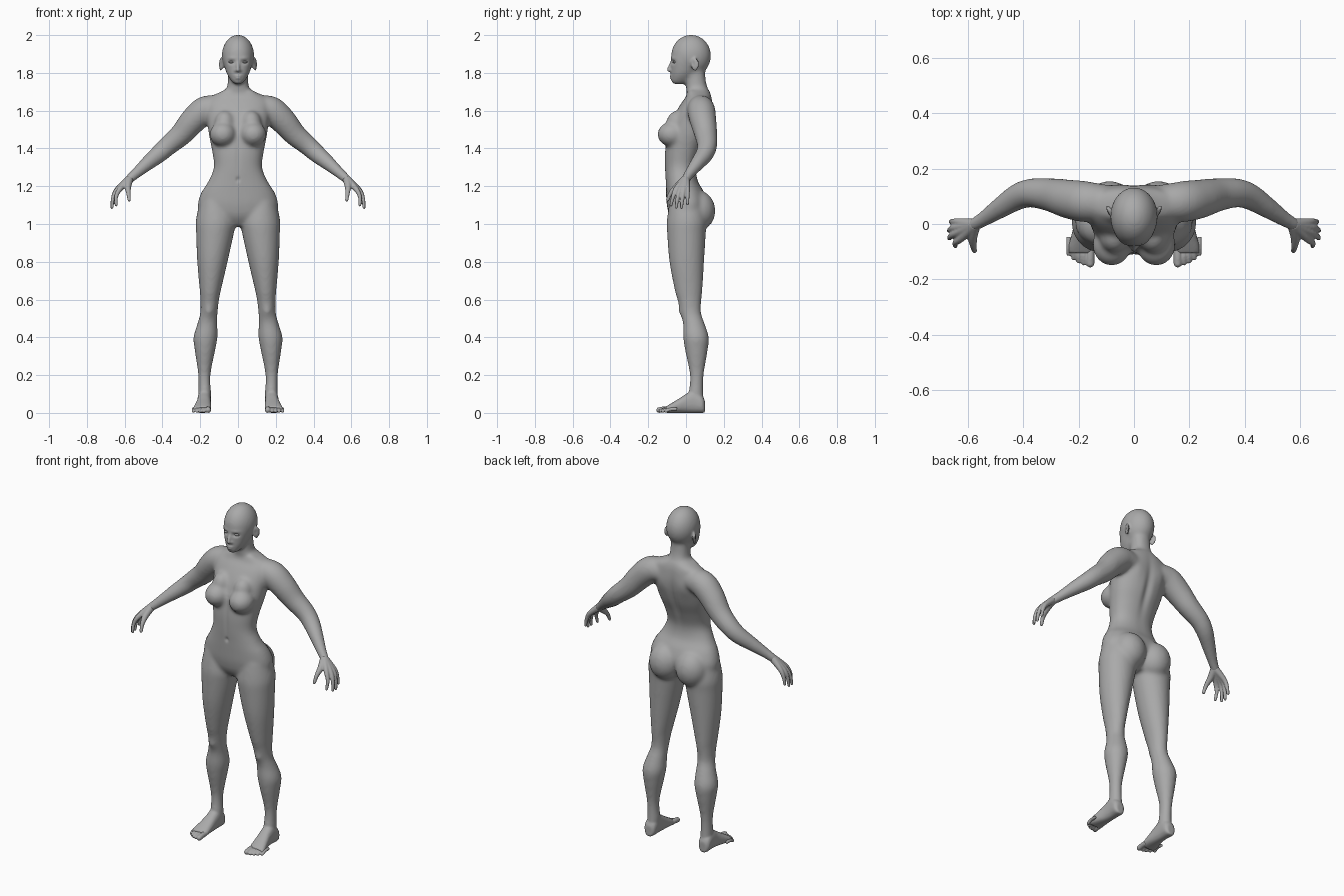
import bpy
import bmesh
from math import cos, sin, pi, exp, copysign
from mathutils import Vector, Matrix

if "Cube" in bpy.data.objects:
    bpy.data.objects.remove(bpy.data.objects["Cube"])

skin = bpy.data.materials.new("plain grey")
skin.use_nodes = True
GREY = (0.4, 0.4, 0.4, 1)
skin.diffuse_color = GREY
skin.node_tree.nodes["Principled BSDF"].inputs["Base Color"].default_value = GREY


def spline(rows, steps=5):
    """Smoothly interpolate rows of numbers."""
    out = []
    for i in range(len(rows) - 1):
        a, b = rows[max(i - 1, 0)], rows[i]
        c, d = rows[i + 1], rows[min(i + 2, len(rows) - 1)]
        for k in range(steps):
            t = k / steps
            out.append([q + t / 2 * (r - p + t * (2*p - 5*q + 4*r - s + t * (3*(q - r) + s - p)))
                        for p, q, r, s in zip(a, b, c, d)])
    return out + [list(rows[-1])]


def skin_rings(bm, rings, box=1.0, sides=28):
    """Closed tube through rings of (centre, half-axis u, half-axis v)."""
    def bend(v):
        return copysign(abs(v) ** box, v)
    loops = []
    for c, u, v in rings:
        angles = [2 * pi * k / sides for k in range(sides)]
        loops.append([bm.verts.new(c + u * bend(cos(a)) + v * bend(sin(a))) for a in angles])
    for lo, hi in zip(loops, loops[1:]):
        for k in range(sides):
            j = (k + 1) % sides
            bm.faces.new((lo[k], lo[j], hi[j], hi[k]))
    bm.faces.new(loops[0][::-1])
    bm.faces.new(loops[-1])


def stack(bm, rows, side=1, box=1.0):
    """Level sections: z, x min, x max, y front, y back."""
    skin_rings(bm, [(Vector((side * (x0 + x1) / 2, (y0 + y1) / 2, z)),
                     Vector(((x1 - x0) / 2, 0, 0)), Vector((0, (y1 - y0) / 2, 0)))
                    for z, x0, x1, y0, y1 in spline(rows)], box)


def ball(bm, centre, size, tilt=0, side=1):
    m = (Matrix.Translation((centre[0] * side, *centre[1:])) @ Matrix.Rotation(tilt * side, 4, 'Z')
         @ Matrix.Diagonal((*size, 1)))
    bmesh.ops.create_uvsphere(bm, u_segments=32, v_segments=20, radius=1, matrix=m)


def limb(bm, rows, side=1):
    """Round tube along x, y, z, radius with a rounded tip."""
    pts = spline(rows)
    pos = [Vector((side * p[0], p[1], p[2])) for p in pts]
    rings = []
    for i, p in enumerate(pos):
        d = (pos[min(i + 1, len(pos) - 1)] - pos[max(i - 1, 0)]).normalized()
        u = d.cross(Vector((0.3, 1, 0.2))).normalized()
        rings.append((p, u * pts[i][3], d.cross(u) * pts[i][3]))
    skin_rings(bm, rings, sides=20)
    ball(bm, pos[-1], [pts[-1][3]] * 3)


def to_mesh(name, bm):
    mesh = bpy.data.meshes.new(name)
    bm.to_mesh(mesh)
    bm.free()
    return mesh


def fuse(name, bm, voxel, rounds):
    """Blend overlapping parts into one smooth skin."""
    bmesh.ops.recalc_face_normals(bm, faces=bm.faces)
    ob = bpy.data.objects.new(name, to_mesh(name, bm))
    bpy.context.collection.objects.link(ob)
    rm = ob.modifiers.new("blend", 'REMESH')
    rm.mode, rm.voxel_size = 'VOXEL', voxel
    sm = ob.modifiers.new("soften", 'SMOOTH')
    sm.factor, sm.iterations = 0.5, rounds
    dg = bpy.context.evaluated_depsgraph_get()
    result = bpy.data.meshes.new_from_object(ob.evaluated_get(dg))
    bpy.data.objects.remove(ob)
    return result


def add_object(name, mesh):
    mesh.materials.clear()
    mesh.materials.append(skin)
    mesh.polygons.foreach_set("use_smooth", [True] * len(mesh.polygons))
    ob = bpy.data.objects.new(name, mesh)
    bpy.context.collection.objects.link(ob)


bm = bmesh.new()
# Torso and neck
torso = [(0.99, .07, -.05, .06), (1.04, .19, -.085, .09), (1.1, .212, -.1, .115),
         (1.17, .192, -.105, .095), (1.23, .155, -.108, .062), (1.3, .128, -.112, .055),
         (1.38, .136, -.112, .08), (1.46, .152, -.102, .115), (1.53, .162, -.082, .135),
         (1.59, .17, -.055, .142), (1.64, .17, -.025, .14), (1.675, .145, 0, .135),
         (1.7, .09, .005, .127), (1.72, .06, 0, .115), (1.76, .054, 0, .105), (1.82, .054, 0, .1)]
stack(bm, [(z, -w, w, f, b) for z, w, f, b in torso], box=0.9)
# Head: skull and face
ball(bm, (0, .027, 1.891), (.086, .106, .111))
face = [(1.74, .02, -.07, -.02), (1.757, .036, -.08, .02), (1.79, .057, -.081, .05),
        (1.83, .071, -.081, .08), (1.87, .077, -.081, .08), (1.92, .076, -.076, .1)]
stack(bm, [(z, -w, w, f, b) for z, w, f, b in face], box=0.95)
for s in (1, -1):
    # Chest and seat
    ball(bm, (.08, -.075, 1.475), (.07, .076, .066), side=s)
    ball(bm, (.07, -.045, 1.53), (.055, .06, .07), side=s)
    ball(bm, (.088, .064, 1.07), (.092, .09, .105), side=s)
    # Leg
    stack(bm, [(1.12, .04, .2, -.085, .09), (1.02, .012, .222, -.1, .11), (.95, .022, .222, -.1, .105),
               (.8, .055, .216, -.088, .096), (.65, .09, .203, -.06, .087), (.6, .1, .199, -.046, .082),
               (.53, .108, .2, -.028, .08), (.47, .109, .216, -.016, .1), (.4, .108, .236, -.015, .121),
               (.33, .121, .229, -.005, .115), (.2, .145, .211, .02, .094), (.1, .142, .21, .012, .092),
               (.04, .145, .212, 0, .1)], s)
    # Arm
    limb(bm, [(.09, .075, 1.62, .06), (.17, .08, 1.605, .074), (.235, .09, 1.55, .071),
              (.3, .105, 1.475, .061), (.37, .112, 1.415, .053), (.42, .098, 1.37, .048),
              (.48, .06, 1.32, .039), (.54, .02, 1.268, .029), (.578, -.003, 1.235, .025)], s)
base = fuse("base", bm, 0.009, 11)

bm = bmesh.new()
bm.from_mesh(base)
# Nose and lips
limb(bm, [(0, -.074, 1.86, .008), (0, -.085, 1.835, .009), (0, -.09, 1.816, .011)])
ball(bm, (0, -.079, 1.783), (.02, .008, .005))
ball(bm, (0, -.078, 1.773), (.017, .008, .005))
for s in (1, -1):
    ball(bm, (.01, -.081, 1.812), (.009, .009, .007), side=s)
    # Ear
    ball(bm, (.09, .047, 1.845), (.008, .022, .035), -0.35, s)
    # Foot: upright sections from heel to ball
    foot = [(.1, .18, .02, .032), (.085, .18, .035, .045), (.04, .179, .036, .06), (0, .18, .037, .05),
            (-.04, .184, .042, .037), (-.08, .189, .047, .025), (-.105, .191, .045, .017)]
    skin_rings(bm, [(Vector((s * x, y, h)), Vector((w, 0, 0)), Vector((0, 0, h)))
                    for y, x, w, h in spline(foot)], box=0.85)
body = fuse("body", bm, 0.0065, 2)

# Sculpted hollows and swellings: centre, reach, shift (mirrored)
strokes = [((.035, -.078, 1.857), (.019, .03, .01), (0, .012, 0)),
           ((.036, -.075, 1.878), (.022, .03, .007), (0, -.003, 0)),
           ((0, -.08, 1.778), (.022, .02, .003), (0, .003, 0)),
           ((.095, .038, 1.85), (.01, .009, .015), (-.004, 0, 0)),
           ((0, -.11, 1.235), (.009, .03, .012), (0, .008, 0)),
           ((0, -.1, 1.36), (.012, .03, .1), (0, .004, 0)),
           ((0, .12, 1.45), (.022, .06, .15), (0, -.012, 0)),
           ((.085, .14, 1.57), (.045, .04, .06), (0, .008, 0)),
           ((.155, -.03, .535), (.025, .02, .03), (0, -.008, 0)),
           ((.07, .02, 1.69), (.03, .03, .02), (0, 0, .008))]
for v in body.vertices:
    side = copysign(1, v.co.x)
    for c, reach, shift in strokes:
        near = Vector((v.co.x * side, v.co.y, v.co.z))
        d = sum(((near[k] - c[k]) / reach[k]) ** 2 for k in range(3))
        if d < 8:
            v.co += Vector((shift[0] * side, shift[1], shift[2])) * exp(-d)
add_object("body", body)

# Hands and toes, one finely blended pair per side
fingers = (((.625, -.052, 1.185), (.645, -.068, 1.145), (.645, -.08, 1.1)),
           ((.64, -.032, 1.18), (.662, -.045, 1.135), (.667, -.052, 1.088)),
           ((.642, -.012, 1.18), (.662, -.019, 1.135), (.668, -.024, 1.087)),
           ((.635, .007, 1.185), (.655, .008, 1.145), (.662, .008, 1.107)))
wrist = (.575, -.002, 1.238, .022)
for s, label in ((1, "left"), (-1, "right")):
    bm = bmesh.new()
    for knuckle, middle, tip in fingers:
        limb(bm, [wrist, (*knuckle, .014), (*middle, .0105), (*tip, .008)], s)
    limb(bm, [wrist, (.583, -.045, 1.2, .018), (.58, -.08, 1.165, .012), (.576, -.097, 1.128, .009)], s)
    add_object(label + "_hand", fuse("hand", bm, 0.004, 3))
    bm = bmesh.new()
    for i in range(5):
        r = .0105 - i * .0004 if i else .015
        x = .158 + i * .0185 + (.004 if i else 0)
        end = -.142 + i * i * .0022
        limb(bm, [(x, end + .06, .02, r), (x, end + .025, .019, r), (x, end, r, r)], s)
    add_object(label + "_toes", fuse("toes", bm, 0.004, 2))

# Thin briefs hugging the hips
bm = bmesh.new()
bm.from_mesh(body)
for height, normal in ((1.175, (0, 0, 1)), (1.0, (0, 0, -1))):
    bmesh.ops.bisect_plane(bm, geom=bm.verts[:] + bm.edges[:] + bm.faces[:],
                           plane_co=(0, 0, height), plane_no=normal, clear_outer=True)
bm.normal_update()
for v, n in [(v, v.normal.copy()) for v in bm.verts]:
    v.co += n * 0.0015
add_object("briefs", to_mesh("briefs", bm))

# Eyes
bm = bmesh.new()
for s in (1, -1):
    ball(bm, (.035, -.058, 1.857), (.015, .012, .007), .3, s)
add_object("eyes", to_mesh("eyes", bm))
